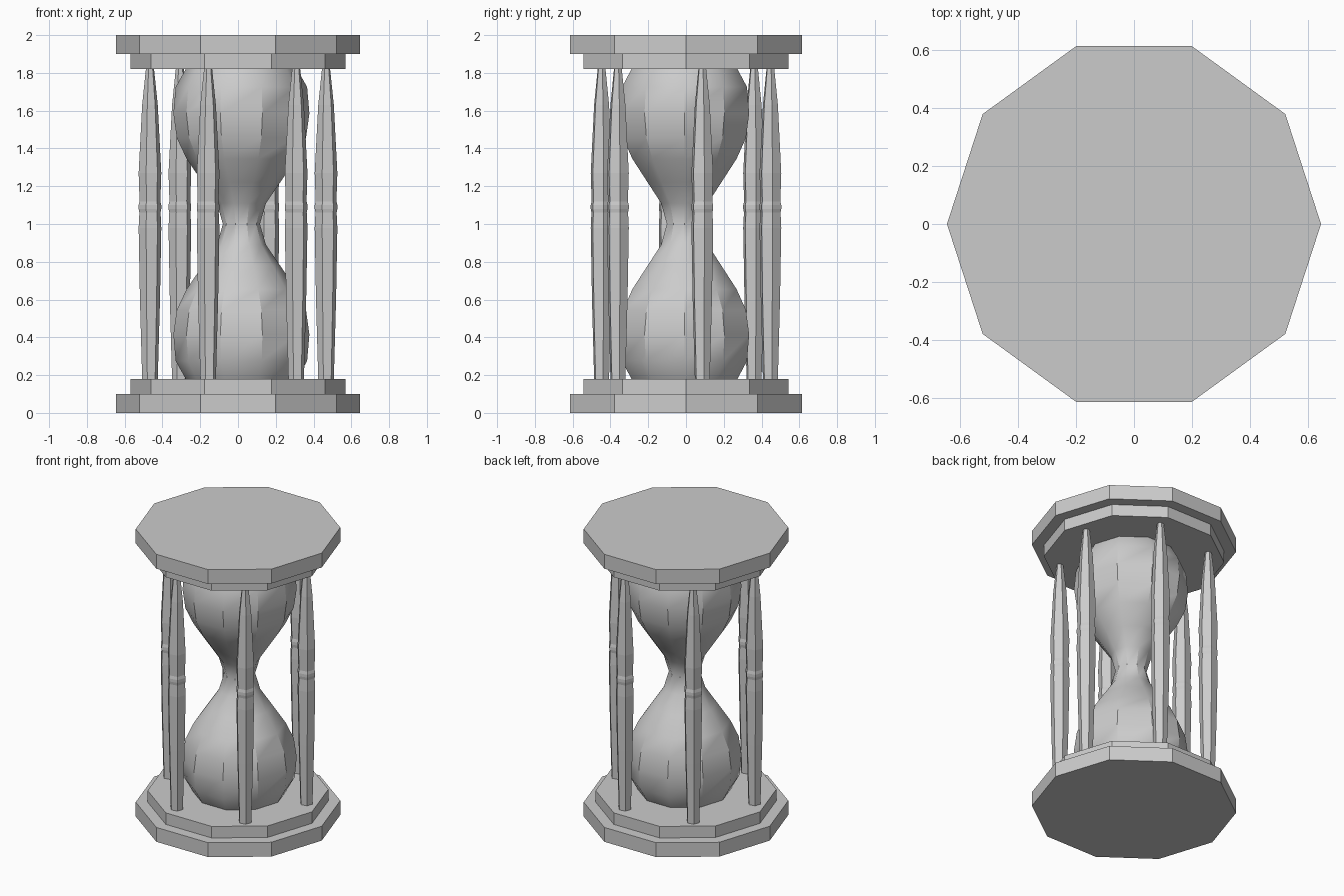
import bpy, bmesh
from math import cos, sin, pi, radians

if "Cube" in bpy.data.objects:
    bpy.data.objects.remove(bpy.data.objects["Cube"])


def lathe(name, profile, sides, loc=(0, 0), turn=0.0):
    """Capped surface of revolution from (radius, z) pairs, first vertex at angle turn."""
    bm = bmesh.new()
    rings = []
    for r, z in profile:
        rings.append([bm.verts.new((r * cos(turn + 2 * pi * i / sides),
                                    r * sin(turn + 2 * pi * i / sides), z))
                      for i in range(sides)])
    for a, b in zip(rings, rings[1:]):
        for i in range(sides):
            j = (i + 1) % sides
            bm.faces.new((a[i], a[j], b[j], b[i]))
    bm.faces.new(rings[0][::-1])
    bm.faces.new(rings[-1])
    me = bpy.data.meshes.new(name)
    bm.to_mesh(me)
    bm.free()
    ob = bpy.data.objects.new(name, me)
    ob.location = (loc[0], loc[1], 0)
    bpy.context.collection.objects.link(ob)
    return ob


# stepped ten-sided end plates
plate = [(0.645, 0), (0.645, 0.10), (0.57, 0.10), (0.57, 0.18)]
lathe("base_plate", plate, 10)
lathe("top_plate", [(r, 2 - z) for r, z in reversed(plate)], 10)

# glass: half profile mirrored about the neck
upper = [(0.13, 1.11), (0.205, 1.22), (0.29, 1.345), (0.342, 1.455),
         (0.36, 1.585), (0.348, 1.725), (0.295, 1.82)]
lower = [(r, 2 - z) for r, z in reversed(upper)]
glass = lathe("glass_bulbs", lower + [(0.098, 1.0)] + upper, 10, (0.018, -0.008))
for p in glass.data.polygons:
    p.use_smooth = abs(p.center.z - 1) < 0.34
glass.data.set_sharp_from_angle(angle=radians(32))

# six tapered hexagonal posts with a bead above the middle
post = [(0.042, 0.18), (0.054, 0.60), (0.061, 0.98), (0.057, 1.06),
        (0.061, 1.08), (0.061, 1.10), (0.056, 1.12), (0.061, 1.27),
        (0.042, 1.63), (0.022, 1.82)]
for k in range(6):
    a = radians(10.5 + 60 * k)
    lathe(f"post_{k + 1}", post, 6, (0.474 * cos(a), 0.474 * sin(a)), a)
